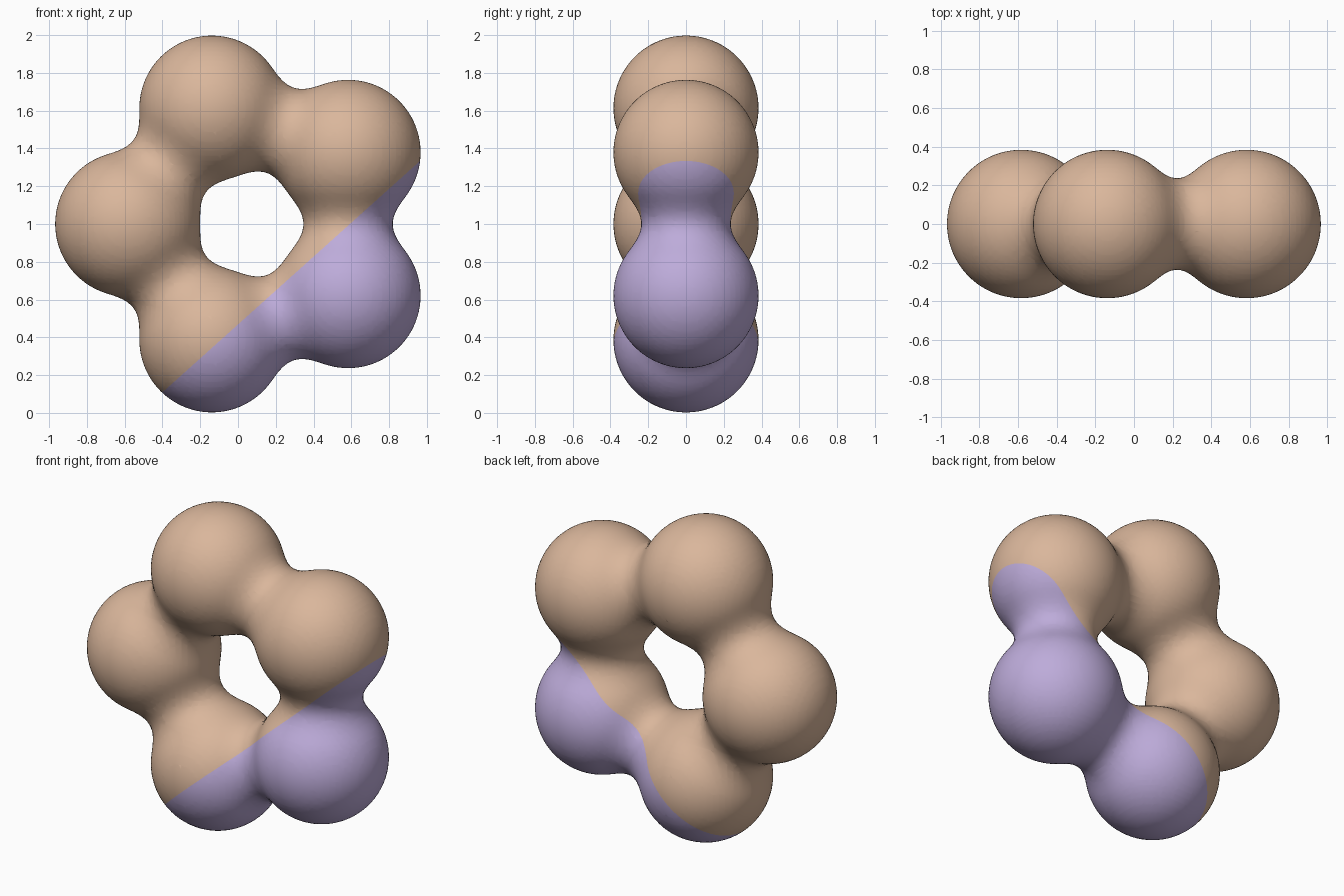
import bpy, bmesh, math
from mathutils import Vector

if "Cube" in bpy.data.objects:
    bpy.data.objects.remove(bpy.data.objects["Cube"])

def material(name, rgb):
    m = bpy.data.materials.new(name)
    m.diffuse_color = (*rgb, 1)
    m.use_nodes = True
    m.node_tree.nodes["Principled BSDF"].inputs["Base Color"].default_value = m.diffuse_color
    return m

tan = material("tan", (0.70, 0.47, 0.33))
lilac = material("lilac", (0.51, 0.41, 0.70))

# Five blended balls in an upright ring
RING, BALL, THRESHOLD = 0.645, 0.384, 0.506
meta = bpy.data.metaballs.new("ring_blend")
meta.threshold = THRESHOLD
meta.resolution = meta.render_resolution = 0.025
reach = BALL / math.sqrt(1 - (THRESHOLD / 2) ** (1 / 3))
for i in range(5):
    a = math.radians(36 + 72 * i)
    e = meta.elements.new(type='BALL')
    e.co = (0.061 + RING * math.cos(a), 0, 1 + RING * math.sin(a))
    e.radius = reach
    e.stiffness = 2
blend = bpy.data.objects.new("ring_blend", meta)
bpy.context.collection.objects.link(blend)
bpy.context.view_layer.update()
deps = bpy.context.evaluated_depsgraph_get()
mesh = bpy.data.meshes.new_from_object(blend.evaluated_get(deps))
bpy.data.objects.remove(blend)

# Two colours divided by a slanted plane through the ring
mesh.materials.clear()
mesh.materials.append(tan)
mesh.materials.append(lilac)
origin = Vector((0.325, 0, 0.76))
normal = Vector((0.898, 0, -1)).normalized()
bm = bmesh.new()
bm.from_mesh(mesh)
bmesh.ops.bisect_plane(bm, geom=bm.verts[:] + bm.edges[:] + bm.faces[:],
                       plane_co=origin, plane_no=normal, dist=1e-5)
for f in bm.faces:
    f.smooth = True
    f.material_index = int((f.calc_center_median() - origin).dot(normal) > 0)
bm.to_mesh(mesh)
bm.free()
ring = bpy.data.objects.new("ball_ring", mesh)
bpy.context.collection.objects.link(ring)
